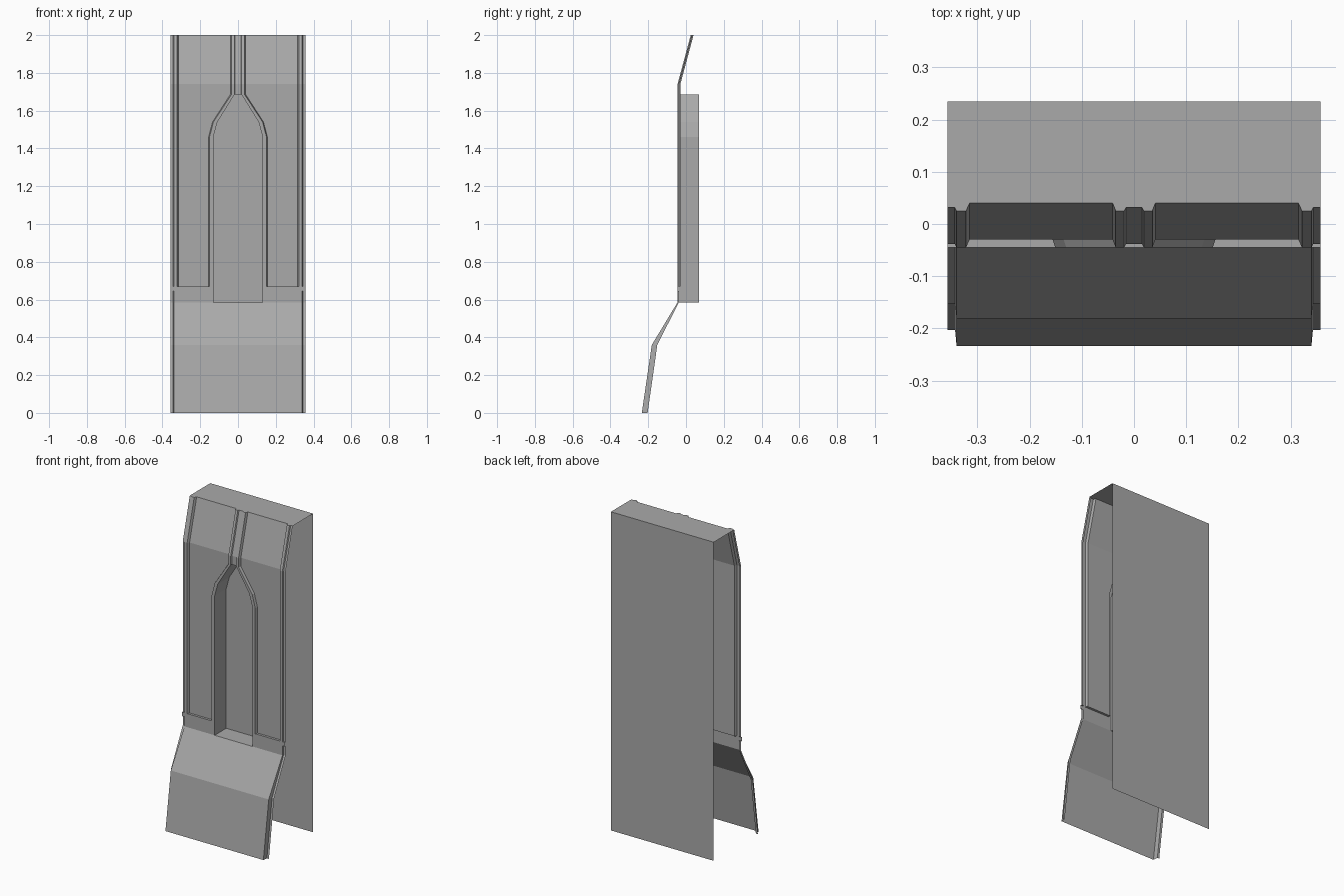
import bpy, bmesh
from mathutils import Vector

cube = bpy.data.objects.get("Cube")
if cube:
    bpy.data.objects.remove(cube)

GREY = (0.4, 0.4, 0.4, 1)
mat = bpy.data.materials.new("plain grey")
mat.use_nodes = True
mat.diffuse_color = GREY
mat.node_tree.nodes["Principled BSDF"].inputs["Base Color"].default_value = GREY

FRONT, BACK, UP, DOWN, IN = (0, -1, 0), (0, 1, 0), (0, 0, 1), (0, 0, -1), (-1, 0, 0)
PANEL, RIB, STRIP = -0.03, -0.045, -0.038   # sheet depths
W, HALF = 0.357, 0.34                       # outer edge, edge of the raised front
BACK_Y, RECESS_Y = 0.235, 0.07
SILL, LEDGE, TAB, APEX, TOP = 0.585, 0.67, 0.645, 1.685, 2.0


def part(name, polys):
    """Make a mirrored sheet from (points, facing) pairs of its left half."""
    bm = bmesh.new()
    for pts, facing in polys:
        f = bm.faces.new([bm.verts.new(p) for p in pts])
        f.normal_update()
        if f.normal.dot(Vector(facing)) < 0:
            f.normal_flip()
    bmesh.ops.remove_doubles(bm, verts=bm.verts, dist=0.0001)
    mesh = bpy.data.meshes.new(name)
    bm.to_mesh(mesh)
    bm.free()
    mesh.materials.append(mat)
    obj = bpy.data.objects.new(name, mesh)
    bpy.context.collection.objects.link(obj)
    obj.modifiers.new("Mirror", 'MIRROR')
    return obj


def loft(rows, facing=FRONT):
    """Quads between successive rows of points."""
    return [((a[i], a[i + 1], b[i + 1], b[i]), facing)
            for a, b in zip(rows, rows[1:]) for i in range(len(a) - 1)]


def ledge(x0, x1, y0, y1, z, facing):
    return ((x0, y0, z), (x1, y0, z), (x1, y1, z), (x0, y1, z)), facing


def section(z, inner, outer, foot, lean=0.0):
    """Ribbed cross-section from the inner rib edge to the outer edge."""
    cols = [(inner, RIB), (outer, RIB), (foot, PANEL), (0.315, PANEL),
            (0.322, RIB), (HALF, RIB), (0.344, STRIP), (W, STRIP)]
    return [(x, y + lean, z) for x, y in cols]


# Ribbed front: the central ribs part around the arch
rows = [section(TOP, 0.019, 0.035, 0.041, 0.07),
        section(1.74, 0.019, 0.035, 0.041),
        section(APEX, 0.019, 0.035, 0.041),
        section(1.54, 0.109, 0.130, 0.135),
        section(1.46, 0.131, 0.151, 0.156),
        section(LEDGE, 0.131, 0.151, 0.156)]
centre = [[(0, STRIP + d, z), (0.015, STRIP + d, z), (0.019, RIB + d, z)]
          for z, d in ((TOP, 0.07), (1.74, 0), (APEX, 0))]
part("ribbed_front", loft(rows) + loft(centre))

# Band below the panels, with small side tabs
part("band", [
    (((0.131, RIB, LEDGE), (W, RIB, LEDGE), (W, RIB, TAB), (0.131, RIB, TAB)), FRONT),
    (((0.131, RIB, TAB), (HALF, RIB, TAB), (HALF, RIB, SILL), (0.131, RIB, SILL)), FRONT),
    ledge(0.151, 0.322, PANEL, RIB, LEDGE, UP),
    ledge(HALF, W, STRIP, RIB, LEDGE, UP),
    ledge(HALF, W, STRIP, RIB, TAB, DOWN)])

# Arched recess
outline = [rows[i][0] for i in range(2, 6)] + [(0.131, RIB, SILL)]
deep = [(x, RECESS_Y, z) for x, y, z in outline]
part("arched_recess", loft([outline, deep], IN) + [
    ledge(0, 0.131, RIB, RECESS_Y, SILL, UP),
    ledge(0, 0.019, STRIP, RECESS_Y, APEX, DOWN),
    ([(0, RECESS_Y, APEX)] + deep + [(0, RECESS_Y, SILL)], FRONT)])

# Flared lower skirt and its side flanges
skirt = [[(0, a, z), (HALF, a, z)] for a, b, z in
         ((RIB, 0, SILL), (-0.181, 0, 0.36), (-0.234, 0, 0))]
flange = [[(HALF, a, z), (0.343, b, z), (W, b, z)] for a, b, z in
          ((RIB, STRIP, TAB), (RIB, STRIP, SILL), (-0.181, -0.152, 0.36), (-0.234, -0.203, 0))]
part("lower_skirt", loft(skirt) + loft(flange))

# Top cap follows the ribbed edge; flat back sheet
edge = centre[0] + rows[0][1:]
part("top_cap", [(edge + [(W, BACK_Y, TOP), (0, BACK_Y, TOP)], UP)])
part("back_sheet", [(((0, BACK_Y, 0), (W, BACK_Y, 0), (W, BACK_Y, TOP), (0, BACK_Y, TOP)), BACK)])
